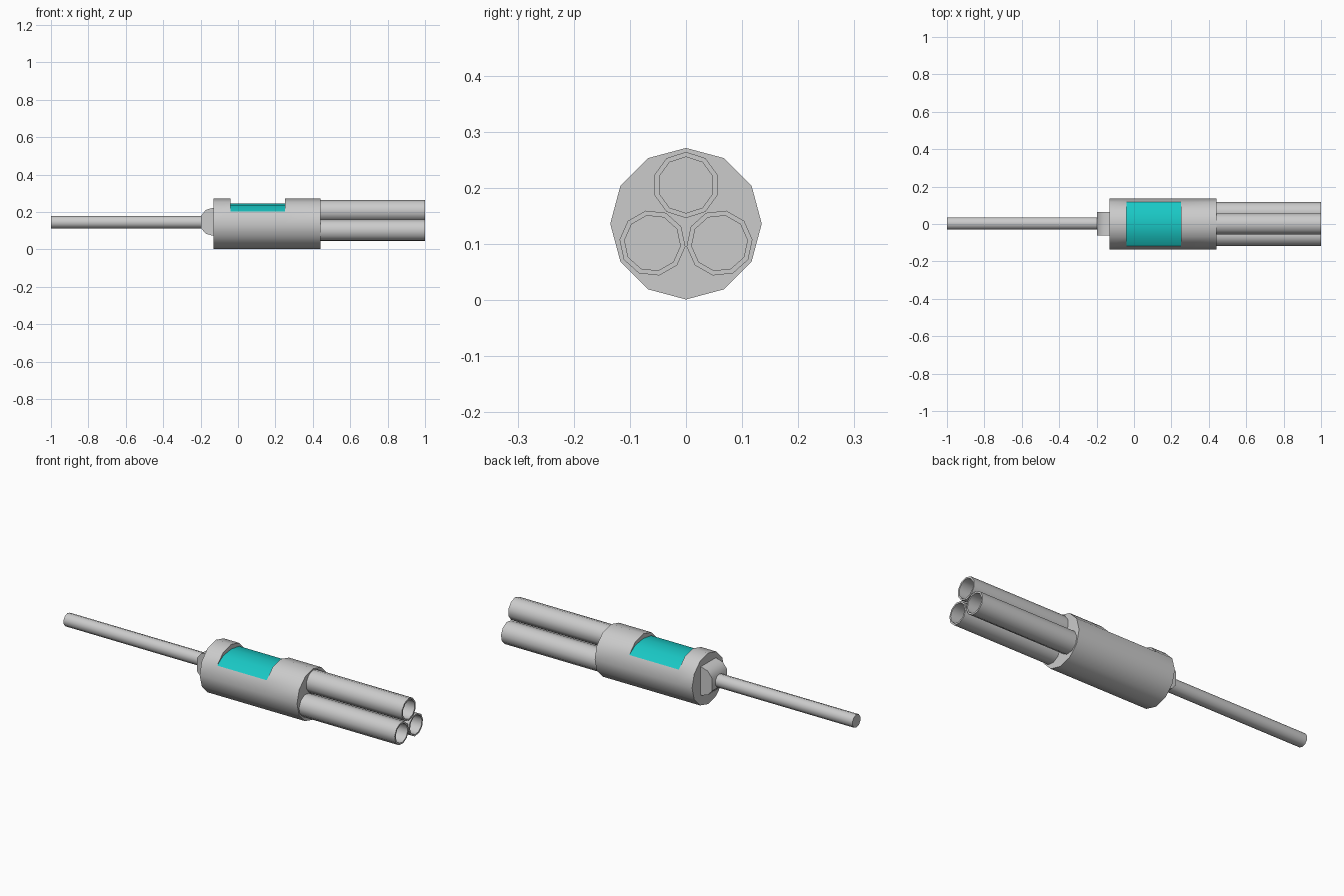
import bpy, bmesh
from math import sin, cos, pi, radians

if "Cube" in bpy.data.objects:
    bpy.data.objects.remove(bpy.data.objects["Cube"])

CZ = 0.136  # height of the body axis


def ring(x, r, n, cy=0.0, cz=CZ, turn=0.0):
    """Regular polygon across the x axis, first corner pointing up."""
    return [(x, cy + r * sin(turn + 2 * pi * i / n), cz + r * cos(turn + 2 * pi * i / n))
            for i in range(n)]


def loft(name, rings, color=None):
    """Skin a list of equal-sized rings and cap both ends."""
    bm = bmesh.new()
    rows = [[bm.verts.new(p) for p in r] for r in rings]
    n = len(rows[0])
    for a, b in zip(rows, rows[1:]):
        for i in range(n):
            j = (i + 1) % n
            if len({a[i].co.to_tuple(5), a[j].co.to_tuple(5),
                    b[i].co.to_tuple(5), b[j].co.to_tuple(5)}) > 2:
                bm.faces.new((a[i], a[j], b[j], b[i]))
    bm.faces.new(rows[0][::-1])
    bm.faces.new(rows[-1])
    bmesh.ops.remove_doubles(bm, verts=bm.verts, dist=1e-5)
    bmesh.ops.recalc_face_normals(bm, faces=bm.faces)
    me = bpy.data.meshes.new(name)
    bm.to_mesh(me)
    bm.free()
    ob = bpy.data.objects.new(name, me)
    bpy.context.collection.objects.link(ob)
    if color:
        mat = bpy.data.materials.new(name)
        mat.diffuse_color = color
        mat.use_nodes = True
        mat.node_tree.nodes["Principled BSDF"].inputs["Base Color"].default_value = mat.diffuse_color
        me.materials.append(mat)
    bpy.ops.object.select_all(action='DESELECT')
    ob.select_set(True)
    bpy.context.view_layer.objects.active = ob
    bpy.ops.object.shade_smooth_by_angle(angle=radians(40))
    return ob


# Body: twelve-sided drum with a window cut into its top
R = 0.135
FLOOR = CZ + R * 0.5


def cut_ring(x):
    return [(px, y, min(z, FLOOR)) for px, y, z in ring(x, R, 12)]


loft("body", [ring(-0.13, R, 12), ring(-0.04, R, 12), cut_ring(-0.04),
              cut_ring(0.25), ring(0.25, R, 12), ring(0.44, R, 12)])

# Glowing cell: low arch filling the window
arch = [(-0.117, FLOOR), (-0.067, 0.236), (0, 0.246), (0.067, 0.236), (0.117, FLOOR)]
loft("energy_cell", [[(x, y, z) for y, z in arch] for x in (-0.04, 0.25)],
     (0.01, 0.58, 0.56, 1))

# Three hollow barrels set around the axis
for k in range(3):
    t = 2 * pi * k / 3
    cy, cz = 0.069 * sin(t), CZ + 0.069 * cos(t)
    loft(f"barrel_{k + 1}", [ring(x, r, 10, cy, cz, t) for x, r in
                             ((0.43, 0.059), (1.0, 0.059), (1.0, 0.05), (0.46, 0.05))])

# Rear knuckle: rounded profile extruded sideways
knuckle = [(-0.11, 0.222), (-0.135, 0.222), (-0.172, 0.211), (-0.197, 0.18),
           (-0.197, 0.112), (-0.172, 0.083), (-0.135, 0.073), (-0.11, 0.073)]
loft("rear_knuckle", [[(x, y, z) for x, z in knuckle] for y in (-0.062, 0.064)])

# Rear rod
loft("rear_rod", [ring(x, 0.0345, 10, 0.003, 0.145) for x in (-1.0, -0.15)])
